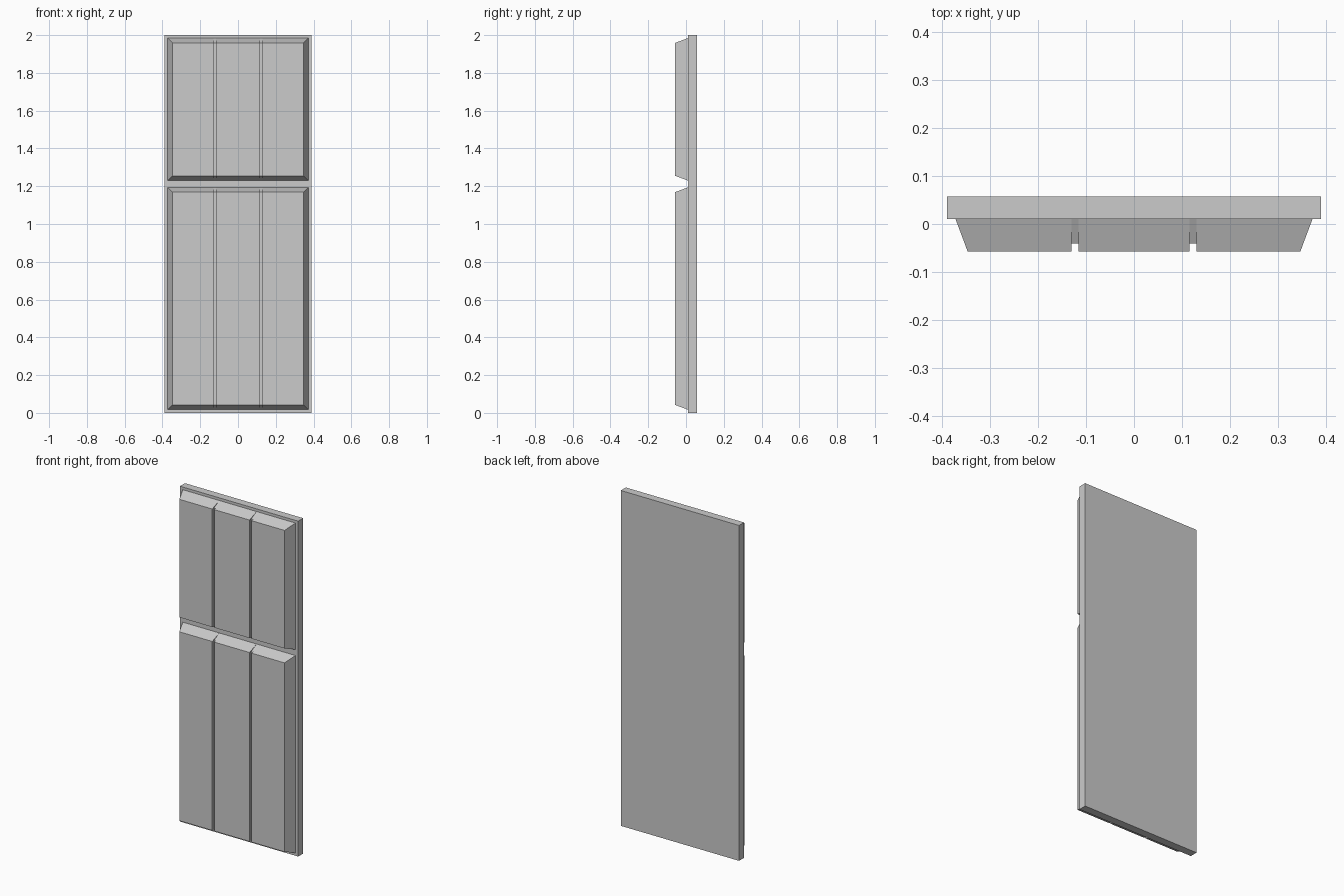
import bpy, bmesh

if "Cube" in bpy.data.objects:
    bpy.data.objects.remove(bpy.data.objects["Cube"])

# Main dimensions
HALF_W, HEIGHT = 0.39, 2.0
Y_BACK, Y_SLAB, Y_FACE, Y_GROOVE = 0.057, 0.01, -0.057, -0.041
BASE_X, BEVEL = 0.372, 0.025
GROOVE_IN, GROOVE_OUT = 0.116, 0.13


def add_block(bm, x_base, x_face, z_base, y_base, y_face, bevel, drop=()):
    """Box whose front face may be smaller than its back; drop lists faces left out."""
    zf = (z_base[0] + bevel, z_base[1] - bevel)

    def ring(xs, zs, y):
        return [bm.verts.new((xs[i], y, zs[j])) for i, j in ((0, 0), (1, 0), (1, 1), (0, 1))]

    b, f = ring(x_base, z_base, y_base), ring(x_face, zf, y_face)
    faces = {"front": f, "back": b[::-1]}
    for i, name in enumerate(("bottom", "right", "top", "left")):
        j = (i + 1) % 4
        faces[name] = [b[i], b[j], f[j], f[i]]
    for name, verts in faces.items():
        if name not in drop:
            bm.faces.new(verts)


def finish(bm, name):
    mesh = bpy.data.meshes.new(name)
    bm.to_mesh(mesh)
    bm.free()
    bpy.context.collection.objects.link(bpy.data.objects.new(name, mesh))


# Back slab
bm = bmesh.new()
xs = (-HALF_W, HALF_W)
add_block(bm, xs, xs, (0, HEIGHT), Y_BACK, Y_SLAB, 0)
finish(bm, "back_slab")

# Raised bevelled panels, each split into three planks by two shallow grooves
for name, z in (("lower_panel", (0.017, 1.194)), ("upper_panel", (1.23, 1.984))):
    bm = bmesh.new()
    face_x = BASE_X - BEVEL
    mid = (-GROOVE_IN, GROOVE_IN)
    planks = (((-BASE_X, -GROOVE_OUT), (-face_x, -GROOVE_OUT)),
              (mid, mid),
              ((GROOVE_OUT, BASE_X), (GROOVE_OUT, face_x)))
    for x_base, x_face in planks:
        add_block(bm, x_base, x_face, z, Y_SLAB, Y_FACE, BEVEL, drop=("back",))
    # Groove floors
    for gx in ((-GROOVE_OUT, -GROOVE_IN), (GROOVE_IN, GROOVE_OUT)):
        add_block(bm, gx, gx, z, Y_SLAB, Y_GROOVE, BEVEL, drop=("back", "left", "right"))
    finish(bm, name)
